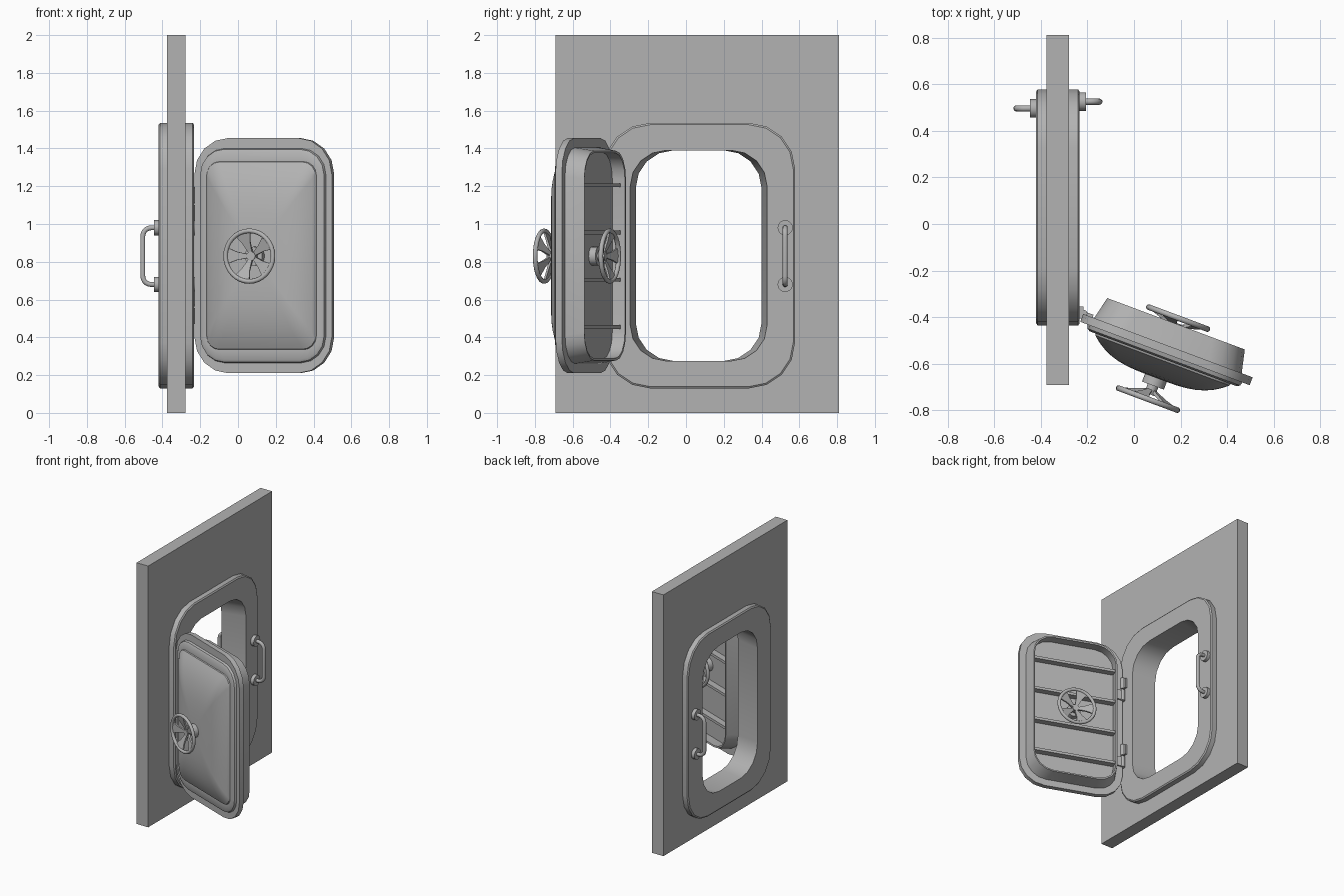
import bpy, bmesh
from math import sin, cos, pi, radians
from mathutils import Matrix, Vector

if "Cube" in bpy.data.objects:
    bpy.data.objects.remove(bpy.data.objects["Cube"])

DOOR = Matrix.Translation((0.135, -0.55, 0)) @ Matrix.Rotation(radians(-20.5), 4, 'Z')
WORLD = Matrix.Identity(4)
CZ = 0.8325

# Darker grey paint for every part
PAINT = bpy.data.materials.new("dark_grey_paint")
PAINT.diffuse_color = (0.45, 0.45, 0.45, 1)
PAINT.use_nodes = True
PAINT.node_tree.nodes["Principled BSDF"].inputs["Base Color"].default_value = PAINT.diffuse_color


def finish(name, bm, mat=WORLD, angle=32):
    bmesh.ops.remove_doubles(bm, verts=bm.verts, dist=1e-5)
    bmesh.ops.recalc_face_normals(bm, faces=bm.faces)
    me = bpy.data.meshes.new(name)
    bm.to_mesh(me)
    bm.free()
    me.materials.append(PAINT)
    ob = bpy.data.objects.new(name, me)
    bpy.context.collection.objects.link(ob)
    ob.matrix_world = mat
    bpy.ops.object.select_all(action='DESELECT')
    ob.select_set(True)
    bpy.context.view_layer.objects.active = ob
    bpy.ops.object.shade_smooth_by_angle(angle=radians(angle))
    return ob


def rounded_rect(ca, cb, ha, hb, r, seg=4):
    pts = []
    for i, (sa, sb) in enumerate(((1, 1), (-1, 1), (-1, -1), (1, -1))):
        for k in range(seg + 1):
            t = (i + k / seg) * pi / 2
            pts.append((ca + sa * (ha - r) + r * cos(t), cb + sb * (hb - r) + r * sin(t)))
    return pts


def loft(name, sections, place, ring=False, mat=WORLD):
    """Join rounded rectangles (depth, ca, cb, half a, half b, radius)."""
    bm = bmesh.new()
    rows = [[bm.verts.new(place(s[0], a, b)) for a, b in rounded_rect(*s[1:])] for s in sections]
    pairs = list(zip(rows, rows[1:] + rows[:1]))
    if not ring:
        pairs.pop()
        bm.faces.new(rows[0])
        bm.faces.new(rows[-1])
    for p, q in pairs:
        for i in range(len(p)):
            j = (i + 1) % len(p)
            bm.faces.new((p[i], p[j], q[j], q[i]))
    return finish(name, bm, mat)


def cylinder(name, p, q, r1, r2=None, mat=WORLD, seg=20):
    p, q = Vector(p), Vector(q)
    bm = bmesh.new()
    m = Matrix.Translation((p + q) / 2) @ (q - p).to_track_quat('Z', 'Y').to_matrix().to_4x4()
    bmesh.ops.create_cone(bm, cap_ends=True, segments=seg, radius1=r1,
                          radius2=r1 if r2 is None else r2, depth=(q - p).length, matrix=m)
    return finish(name, bm, mat)


def box(name, lo, hi, mat=WORLD):
    lo, hi = Vector(lo), Vector(hi)
    bm = bmesh.new()
    bmesh.ops.create_cube(bm, size=1, matrix=Matrix.Translation((lo + hi) / 2)
                          @ Matrix.Diagonal((*(hi - lo), 1)))
    return finish(name, bm, mat)


def tube(name, pts, r):
    cu = bpy.data.curves.new(name, 'CURVE')
    cu.dimensions = '3D'
    cu.bevel_depth = r
    cu.bevel_resolution = 3
    cu.materials.append(PAINT)
    sp = cu.splines.new('POLY')
    sp.points.add(len(pts) - 1)
    for pt, c in zip(sp.points, pts):
        pt.co = (*c, 1)
    ob = bpy.data.objects.new(name, cu)
    bpy.context.collection.objects.link(ob)


on_wall = lambda d, a, b: (d, a, b)
on_door = lambda d, a, b: (a, d, b)

# Bulkhead wall with the hatch hole
loft("wall", [(-0.376, 0.06, 1, 0.75, 1, 0), (-0.278, 0.06, 1, 0.75, 1, 0),
              (-0.278, 0.07, CZ, 0.42, 0.62, 0.2), (-0.376, 0.07, CZ, 0.42, 0.62, 0.2)],
     on_wall, ring=True)

# Door frame, bevelled outside, tapering inside
F = (0.071, CZ)
loft("door_frame", [(-0.42, *F, 0.497, 0.693, 0.235), (-0.413, *F, 0.507, 0.7025, 0.245),
                    (-0.24, *F, 0.507, 0.7025, 0.245), (-0.233, *F, 0.497, 0.693, 0.235),
                    (-0.233, 0.067, CZ, 0.3625, 0.5575, 0.19),
                    (-0.42, 0.067, CZ, 0.333, 0.5575, 0.2)], on_wall, ring=True)

# Door: hollow back rim, flange, stepped plate and domed front
C = (0, CZ)
sections = [(0.056, *C, 0.307, 0.545, 0.14), (0.128, *C, 0.305, 0.543, 0.14),
            (0.13, *C, 0.315, 0.555, 0.15), (0.03, *C, 0.338, 0.572, 0.15),
            (0.03, *C, 0.388, 0.6225, 0.19), (-0.006, *C, 0.388, 0.6225, 0.19),
            (-0.006, *C, 0.355, 0.568, 0.14), (-0.022, *C, 0.35, 0.563, 0.135),
            (-0.03, *C, 0.336, 0.55, 0.125), (-0.03, *C, 0.31, 0.498, 0.072),
            (-0.038, *C, 0.307, 0.495, 0.07)]
for t in (0.95, 0.88, 0.8, 0.7, 0.58, 0.45, 0.3, 0.15):
    sections.append((-0.038 - 0.08 * (1 - t ** 3.5), *C, 0.307 * t, 0.495 * t, 0.07 * t))
loft("door", sections, on_door, mat=DOOR)

# Stiffener ribs inside the door
for i in range(4):
    z = 0.455 + 0.25 * i
    box(f"door_rib_{i}", (-0.31, 0.05, z - 0.01), (0.31, 0.104, z + 0.01), DOOR)


# Hand wheels on both faces of the door
def wheel(name, base, s):
    y = lambda h: base + s * h
    cz = 0.83
    cylinder(name + "_collar", (0, y(-0.01), cz), (0, y(0.038), cz), 0.05, mat=DOOR)
    cylinder(name + "_hub", (0, y(0.03), cz), (0, y(0.078), cz), 0.024, mat=DOOR)
    bm = bmesh.new()
    R, r, n, m = 0.134, 0.0125, 32, 10
    rows = [[bm.verts.new(((R + r * cos(2 * pi * j / m)) * cos(2 * pi * i / n),
                           y(0.1) + r * sin(2 * pi * j / m),
                           cz + (R + r * cos(2 * pi * j / m)) * sin(2 * pi * i / n)))
             for j in range(m)] for i in range(n)]
    for i in range(n):
        for j in range(m):
            a, b = rows[i], rows[(i + 1) % n]
            k = (j + 1) % m
            bm.faces.new((a[j], b[j], b[k], a[k]))
    finish(name + "_rim", bm, DOOR, 50)
    # Spokes flare towards the rim
    bm = bmesh.new()
    for i in range(5):
        ang = pi / 2 + 0.3 + i * 2 * pi / 5
        u, v = Vector((cos(ang), 0, sin(ang))), Vector((-sin(ang), 0, cos(ang)))
        ends = []
        for rad, w, h, th in ((0.015, 0.009, 0.062, 0.008), (0.075, 0.022, 0.083, 0.006),
                              (0.129, 0.045, 0.1, 0.005)):
            ends.append([bm.verts.new(u * rad + v * w * p + Vector((0, y(h + th * q), cz)))
                         for p, q in ((-1, -1), (1, -1), (1, 1), (-1, 1))])
        bm.faces.new(ends[0])
        bm.faces.new(ends[-1])
        for a, b in zip(ends, ends[1:]):
            for j in range(4):
                k = (j + 1) % 4
                bm.faces.new((a[j], a[k], b[k], b[j]))
    finish(name + "_spokes", bm, DOOR)


wheel("outer_wheel", -0.115, -1)
wheel("inner_wheel", 0.056, 1)

# Hinges
for n, z in (("upper", 1.105), ("lower", 0.56)):
    for k in (-1, 1):
        cylinder(f"{n}_hinge_knuckle", (-0.217, -0.385, z + k * 0.004),
                 (-0.217, -0.385, z + k * 0.09), 0.017, seg=12)
    box(n + "_hinge_frame_leaf", (-0.24, -0.405, z + 0.01), (-0.217, -0.355, z + 0.085))
    box(n + "_hinge_door_leaf", (-0.395, 0.01, z - 0.085), (-0.345, 0.042, z - 0.01), DOOR)

# Grab handles on both sides of the frame
for n, x0, s, y in (("back", -0.42, -1, 0.496), ("front", -0.233, 1, 0.525)):
    for z in (0.68, 0.98):
        cylinder(n + "_handle_collar", (x0 - s * 0.005, y, z), (x0 + s * 0.026, y, z), 0.04)
    arc = [(0.0, 0.98)]
    for k in range(6):
        t = k * pi / 10
        arc.append((0.04 + 0.044 * sin(t), 0.98 - 0.044 * (1 - cos(t))))
    arc += [(d, 1.66 - z) for d, z in reversed(arc)]
    tube(n + "_handle_bar", [(x0 + s * d, y, z) for d, z in arc], 0.0135)
